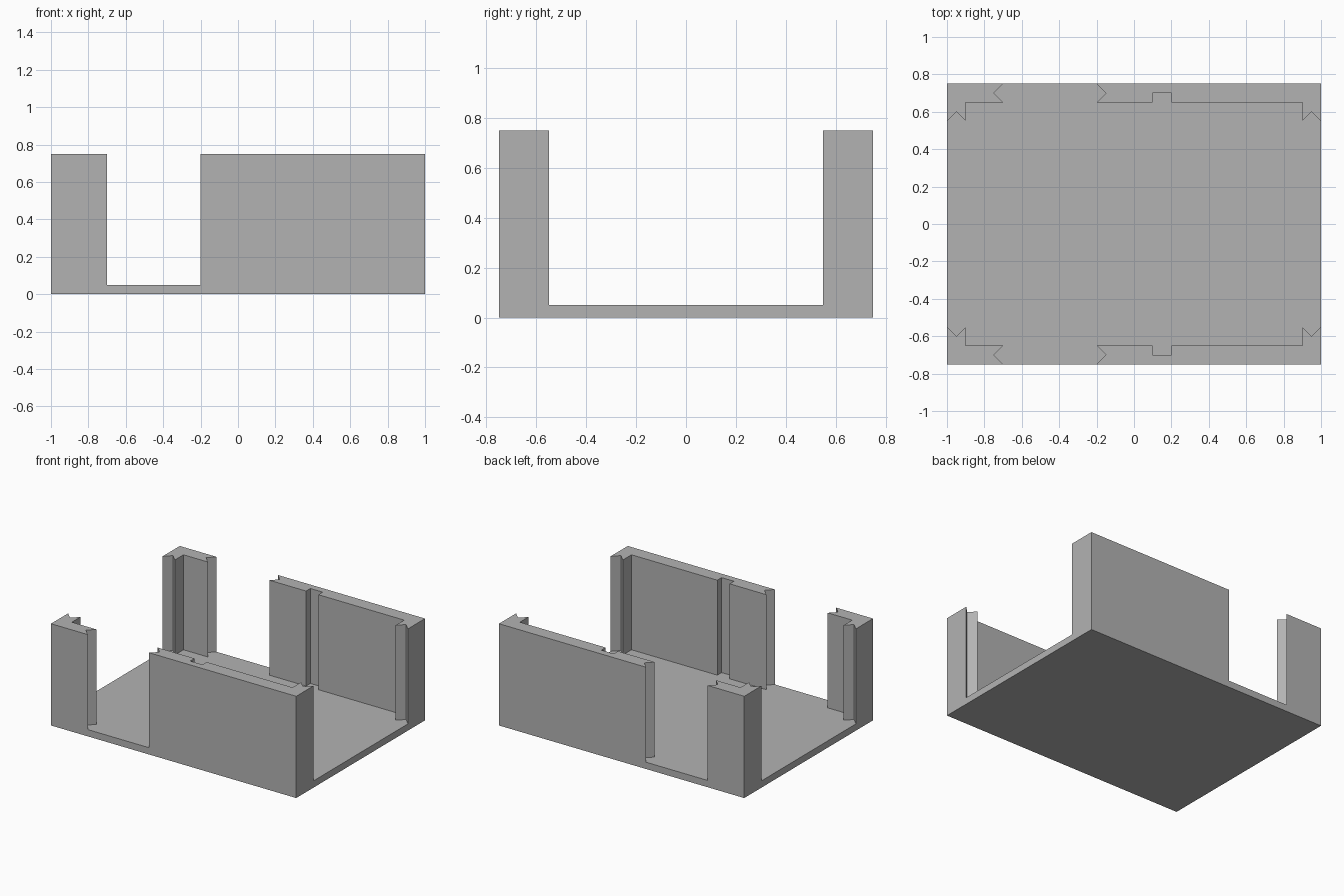
import bpy, bmesh

if "Cube" in bpy.data.objects:
    bpy.data.objects.remove(bpy.data.objects["Cube"])

grey = bpy.data.materials.new("light_grey")
grey.diffuse_color = (0.45, 0.45, 0.45, 1)
grey.use_nodes = True
grey.node_tree.nodes["Principled BSDF"].inputs["Base Color"].default_value = grey.diffuse_color


def prism(name, outline, z0, z1):
    """Extrude a plan outline from z0 to z1."""
    bm = bmesh.new()
    face = bm.faces.new([bm.verts.new((x, y, z0)) for x, y in outline])
    top = bmesh.ops.extrude_face_region(bm, geom=[face])["geom"]
    for v in top:
        if isinstance(v, bmesh.types.BMVert):
            v.co.z = z1
    bmesh.ops.recalc_face_normals(bm, faces=bm.faces[:])
    mesh = bpy.data.meshes.new(name)
    bm.to_mesh(mesh)
    bm.free()
    mesh.materials.append(grey)
    obj = bpy.data.objects.new(name, mesh)
    bpy.context.collection.objects.link(obj)
    return obj


# Solid block that holds floor and walls
tray = prism("walled_tray", [(-1, -0.75), (1, -0.75), (1, 0.75), (-1, 0.75)], 0, 0.75)

# Back half of the open space, left to right
half = [
    (-1.1, 0.55), (-1, 0.55), (-0.95, 0.6), (-0.9, 0.55), (-0.9, 0.65),  # left opening notch
    (-0.7, 0.65), (-0.75, 0.7), (-0.7, 0.75), (-0.7, 0.85),              # doorway, left jamb
    (-0.2, 0.85), (-0.2, 0.75), (-0.15, 0.7), (-0.2, 0.65),              # doorway, right jamb
    (0.1, 0.65), (0.1, 0.7), (0.2, 0.7), (0.2, 0.65),                    # inner wall groove
    (0.9, 0.65), (0.9, 0.55), (0.95, 0.6), (1, 0.55), (1.1, 0.55),       # right opening notch
]
# Mirror it to the front and carve it down to the floor
cutter = prism("open_space_cutter", half + [(x, -y) for x, y in reversed(half)], 0.05, 1.0)
cutter.hide_render = True
cutter.hide_viewport = True
cutter.display_type = 'WIRE'

cut = tray.modifiers.new("open_space", 'BOOLEAN')
cut.operation = 'DIFFERENCE'
cut.solver = 'EXACT'
cut.object = cutter
